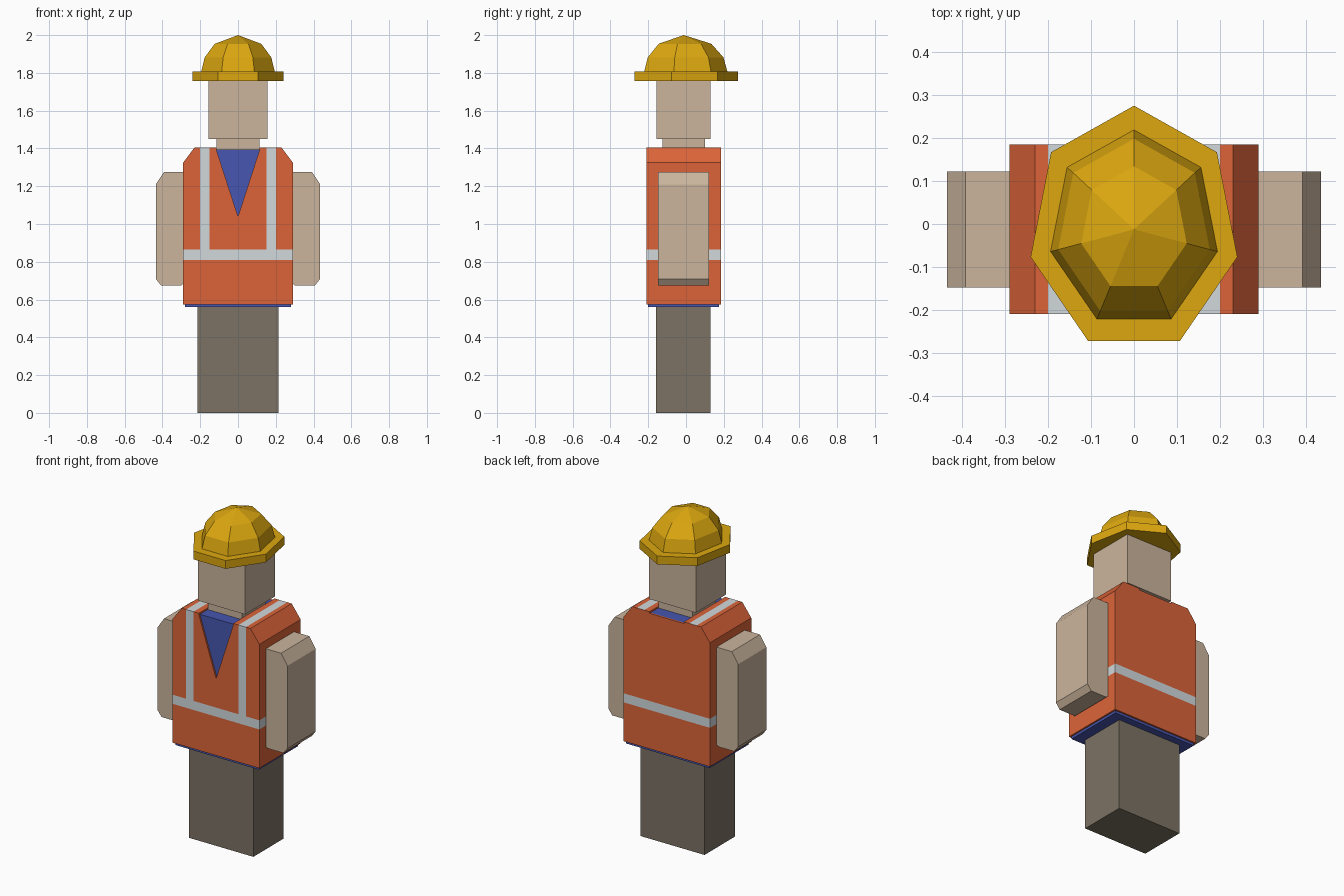
import bpy, bmesh, math

if "Cube" in bpy.data.objects:
    bpy.data.objects.remove(bpy.data.objects["Cube"])


def material(name, rgb):
    m = bpy.data.materials.new(name)
    lin = [((c / 255 + 0.055) / 1.055) ** 2.4 for c in rgb]
    m.diffuse_color = (*lin, 1)
    m.use_nodes = True
    m.node_tree.nodes["Principled BSDF"].inputs["Base Color"].default_value = m.diffuse_color
    return m


SKIN = material("tan skin", (203, 181, 157))
ORANGE = material("safety orange", (220, 100, 57))
SILVER = material("reflective silver", (210, 217, 220))
BLUE = material("shirt blue", (71, 86, 177))
BROWN = material("trouser brown", (124, 114, 100))
YELLOW = material("helmet yellow", (220, 167, 15))


def finish(name, bm, *mats):
    bmesh.ops.recalc_face_normals(bm, faces=bm.faces[:])
    mesh = bpy.data.meshes.new(name)
    bm.to_mesh(mesh)
    bm.free()
    for m in mats:
        mesh.materials.append(m)
    obj = bpy.data.objects.new(name, mesh)
    bpy.context.collection.objects.link(obj)
    return obj


def prism(bm, pts, y0, y1, side=1):
    """Extrude an (x, z) profile from y0 to y1; side=-1 mirrors it."""
    front = [bm.verts.new((side * x, y0, z)) for x, z in pts]
    back = [bm.verts.new((side * x, y1, z)) for x, z in pts]
    bm.faces.new(front)
    bm.faces.new(back[::-1])
    n = len(pts)
    for i in range(n):
        j = (i + 1) % n
        bm.faces.new((front[j], front[i], back[i], back[j]))


def part(name, pts, y0, y1, mat, side=1):
    bm = bmesh.new()
    prism(bm, pts, y0, y1, side)
    return finish(name, bm, mat)


def box(name, w, y0, y1, z0, z1, mat):
    return part(name, [(-w, z0), (w, z0), (w, z1), (-w, z1)], y0, y1, mat)


# Legs, neck and head
box("legs", 0.215, -0.16, 0.13, 0, 0.57, BROWN)
box("neck", 0.115, -0.125, 0.10, 1.385, 1.46, SKIN)
box("head", 0.157, -0.157, 0.13, 1.45, 1.79, SKIN)

# Arms with bevelled shoulders and hands
arm = [(0.285, 1.275), (0.392, 1.275), (0.435, 1.21), (0.435, 0.71),
       (0.408, 0.675), (0.30, 0.675), (0.285, 0.69)]
for side, label in ((1, "right"), (-1, "left")):
    part(label + "_arm", arm, -0.148, 0.122, SKIN, side)

# Shirt under the vest
part("shirt", [(-0.28, 0.56), (0.28, 0.56), (0.28, 1.32), (0.226, 1.395),
               (-0.226, 1.395), (-0.28, 1.32)], -0.2, 0.175, BLUE)

# Vest: front with a V neck, wrapped sides and shoulders, plain back
outer = [(0.23, 1.405), (0.29, 1.325), (0.29, 0.575)]
bm = bmesh.new()
for side in (1, -1):
    prism(bm, [(0, 1.04), (0.115, 1.395), (0.115, 1.405)] + outer + [(0, 0.575)],
          -0.21, -0.2, side)
    prism(bm, [(0.115, 1.395), (0.115, 1.405)] + outer
          + [(0.28, 0.575), (0.28, 1.32), (0.226, 1.395)], -0.2, 0.175, side)
    prism(bm, [(0, 1.395), (0.115, 1.395), (0.115, 1.405)] + outer + [(0, 0.575)],
          0.175, 0.185, side)
bmesh.ops.recalc_face_normals(bm, faces=bm.faces[:])
bmesh.ops.triangulate(bm, faces=bm.faces[:])
# Cut along the stripe edges, then colour by position
cuts = [((0, 0, z), (0, 0, 1)) for z in (0.81, 0.865)]
cuts += [((x, 0, 0), (1, 0, 0)) for x in (-0.2, -0.15, 0.15, 0.2)]
for co, no in cuts:
    bmesh.ops.bisect_plane(bm, geom=bm.verts[:] + bm.edges[:] + bm.faces[:],
                           plane_co=co, plane_no=no)
bm.normal_update()
for f in bm.faces:
    c = f.calc_center_median()
    band = 0.81 < c.z < 0.865
    strap = (0.15 < abs(c.x) < 0.2 and c.z > 0.865
             and (f.normal.z > 0.5 or c.y < -0.205))
    f.material_index = 1 if band or strap else 0
finish("safety_vest", bm, ORANGE, SILVER)


# Hard hat: seven-sided brim and faceted dome
def lathe7(name, rings, tip=None):
    bm = bmesh.new()
    loops = []
    for rx, ry, z in rings:
        loops.append([bm.verts.new((rx * math.sin(i * math.tau / 7),
                                    -0.0125 + ry * math.cos(i * math.tau / 7), z))
                      for i in range(7)])
    for a, b in zip(loops, loops[1:]):
        for i in range(7):
            j = (i + 1) % 7
            bm.faces.new((a[i], a[j], b[j], b[i]))
    bm.faces.new(loops[0])
    if tip is None:
        bm.faces.new(loops[-1])
    else:
        top = bm.verts.new((0, -0.0125, tip))
        for i in range(7):
            bm.faces.new((loops[-1][i], loops[-1][(i + 1) % 7], top))
    return finish(name, bm, YELLOW)


lathe7("helmet_brim", [(0.247, 0.288, 1.757), (0.247, 0.288, 1.807)])
lathe7("helmet_dome", [(0.201, 0.2335, 1.80), (0.181, 0.211, 1.882),
                       (0.126, 0.147, 1.954)], 2.0)
